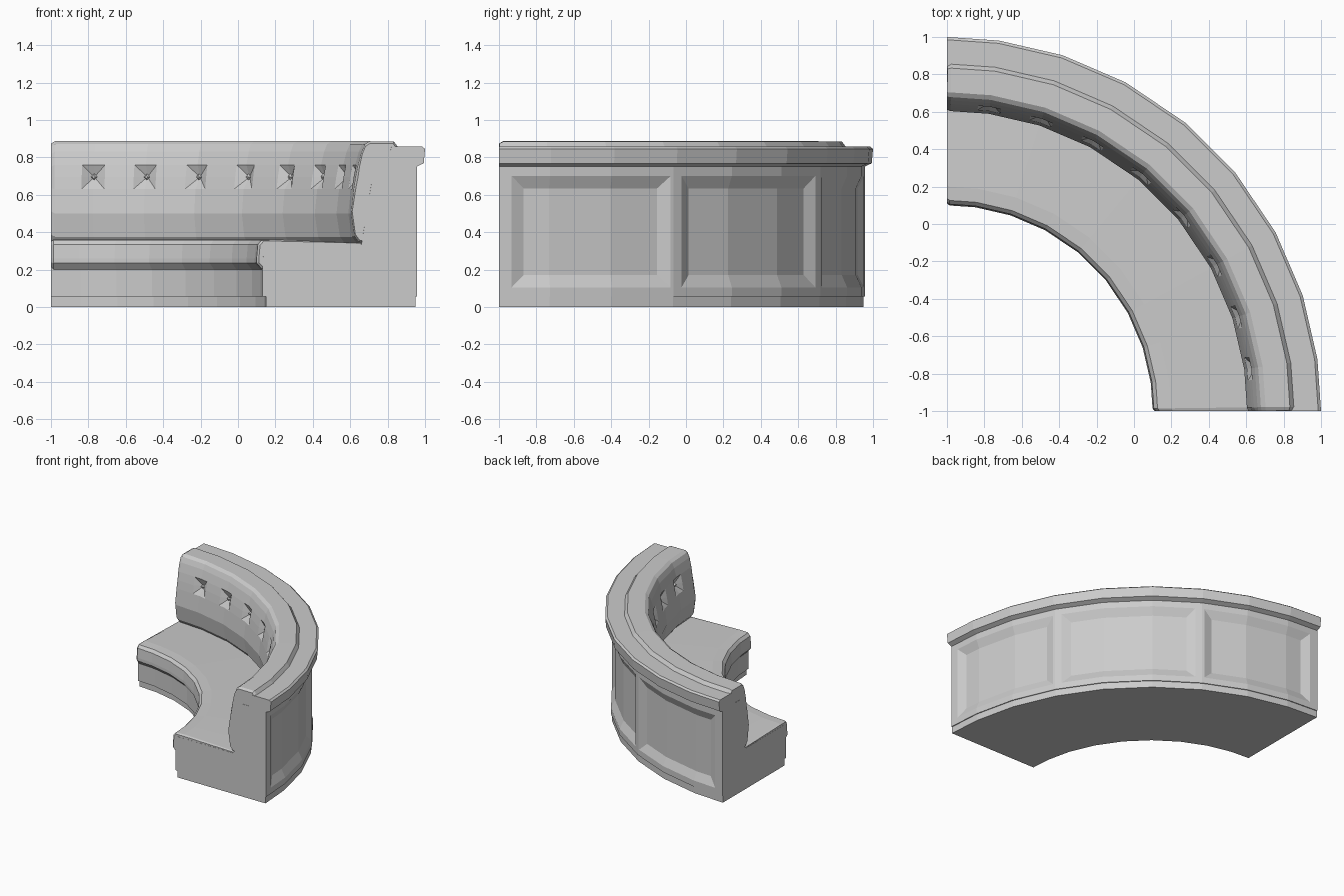
import bpy
import bmesh
from math import sin, cos, radians
from mathutils import Matrix, Vector

cube = bpy.data.objects.get("Cube")
if cube:
    bpy.data.objects.remove(cube, do_unlink=True)

# Single neutral upholstery colour
GREY = (0.6, 0.6, 0.6, 1.0)
grey = bpy.data.materials.new("light_grey")
grey.use_nodes = True
grey.diffuse_color = GREY
grey.node_tree.nodes["Principled BSDF"].inputs["Base Color"].default_value = GREY

# Facet angles of the quarter ring, in degrees clockwise from +y
FACETS = [0, 8, 18, 28.5, 39.5, 50.5, 61.5, 72, 82, 90]
PANELS = [(2, 28), (30, 60), (62, 88)]
TUFT_Z = 0.695


def ring_point(r, z, a):
    """Point at angle a on the faceted ring of corner radius r."""
    for lo, hi in zip(FACETS, FACETS[1:]):
        if lo <= a <= hi:
            half = radians(hi - lo) / 2
            r *= cos(half) / cos(radians(a - (lo + hi) / 2))
            break
    return Vector((r * sin(radians(a)) - 1, r * cos(radians(a)) - 1, z))


def sweep(profile, angles, soft=0.0):
    """Sweep a closed (radius, height) profile; soft rounds in the two ends."""
    bm = bmesh.new()
    count = len(profile)
    cr = sum(p[0] for p in profile) / count
    cz = sum(p[1] for p in profile) / count
    rings = []
    for a in angles:
        inset = soft if a in (angles[0], angles[-1]) else 0
        ring = []
        for r, z in profile:
            d = Vector((cr - r, cz - z)).normalized() * inset
            ring.append(bm.verts.new(ring_point(r + d.x, z + d.y, a)))
        rings.append(ring)
    for one, two in zip(rings, rings[1:]):
        for i in range(count):
            j = (i + 1) % count
            bm.faces.new((one[i], one[j], two[j], two[i]))
    bm.faces.new(rings[0])
    bm.faces.new(rings[-1])
    bmesh.ops.recalc_face_normals(bm, faces=bm.faces)
    return bm, rings


def finish(bm, name):
    mesh = bpy.data.meshes.new(name)
    bm.normal_update()
    bm.to_mesh(mesh)
    bm.free()
    mesh.materials.append(grey)
    obj = bpy.data.objects.new(name, mesh)
    bpy.context.scene.collection.objects.link(obj)
    return obj


# Plinth
bm, _ = sweep([(1.15, 0), (1.95, 0), (1.95, 0.055), (1.15, 0.055)], FACETS)
finish(bm, "plinth")

# Frame: kick board, core and outer wall with three recessed panels
frame = [(1.13, 0.055), (1.957, 0.055), (1.957, 0.105), (1.957, 0.70),
         (1.957, 0.76), (1.73, 0.76), (1.66, 0.335), (1.14, 0.335), (1.13, 0.2)]
columns = sorted(set(FACETS) | {a for pair in PANELS for a in pair})
bm, rings = sweep(frame, columns)
for lo, hi in PANELS:
    faces = []
    for k in range(len(columns) - 1):
        if lo <= columns[k] and columns[k + 1] <= hi:
            corners = {rings[k][2], rings[k][3], rings[k + 1][2], rings[k + 1][3]}
            faces += [f for f in rings[k][2].link_faces if set(f.verts) == corners]
    bmesh.ops.inset_region(bm, faces=faces, thickness=0.066, depth=-0.03,
                           use_even_offset=True, use_boundary=True)
finish(bm, "panelled_frame")

# Top rail
rail = [(1.955, 0.75), (1.993, 0.768), (2.0, 0.845), (1.985, 0.857),
        (1.82, 0.857), (1.80, 0.755)]
bm, _ = sweep(rail, FACETS)
finish(bm, "top_rail")

# Seat cushion, with softly rounded ends
soft_angles = [0.05, 0.7] + FACETS[1:-1] + [89.3, 89.95]
seat = [(1.13, 0.2), (1.1, 0.235), (1.1, 0.26), (1.107, 0.335), (1.127, 0.357),
        (1.2, 0.361), (1.67, 0.343), (1.67, 0.2)]
bm, _ = sweep(seat, soft_angles, 0.012)
finish(bm, "seat_cushion")

# Back cushion, with a row of pinched tufts
back = [(1.65, 0.343), (1.625, 0.375), (1.605, 0.5), (1.62, 0.63),
        (1.63, TUFT_Z), (1.643, 0.76), (1.662, 0.83), (1.68, 0.87), (1.705, 0.886),
        (1.835, 0.884), (1.857, 0.856), (1.857, 0.78), (1.75, 0.74), (1.70, 0.343)]
SPREAD = 2.2
tufts = FACETS[1:-1]
columns = sorted(set(soft_angles) | {t + s for t in tufts for s in (-SPREAD, SPREAD)})
bm, rings = sweep(back, columns, 0.012)
row = [p[1] for p in back].index(TUFT_Z)
for t in tufts:
    k = columns.index(t)
    centre = rings[k][row]
    for dk in (-1, 1):
        for dr in (-1, 1):
            corner = rings[k + dk][row + dr]
            face = next(f for f in centre.link_faces if corner in f.verts)
            bmesh.ops.connect_verts(bm, verts=[centre, corner])
    centre.co = ring_point(back[row][0] + 0.04, TUFT_Z, t)
finish(bm, "tufted_back_cushion")

# Diamond buttons sitting in the tufts
bm = bmesh.new()
for t in tufts:
    place = (Matrix.Translation(ring_point(back[row][0] + 0.024, TUFT_Z, t))
             @ Matrix.Rotation(radians(-t), 4, 'Z')
             @ Matrix.Rotation(radians(90), 4, 'X'))
    bmesh.ops.create_cone(bm, cap_ends=True, segments=4, radius1=0.018,
                          radius2=0.008, depth=0.012, matrix=place)
finish(bm, "tuft_buttons")
